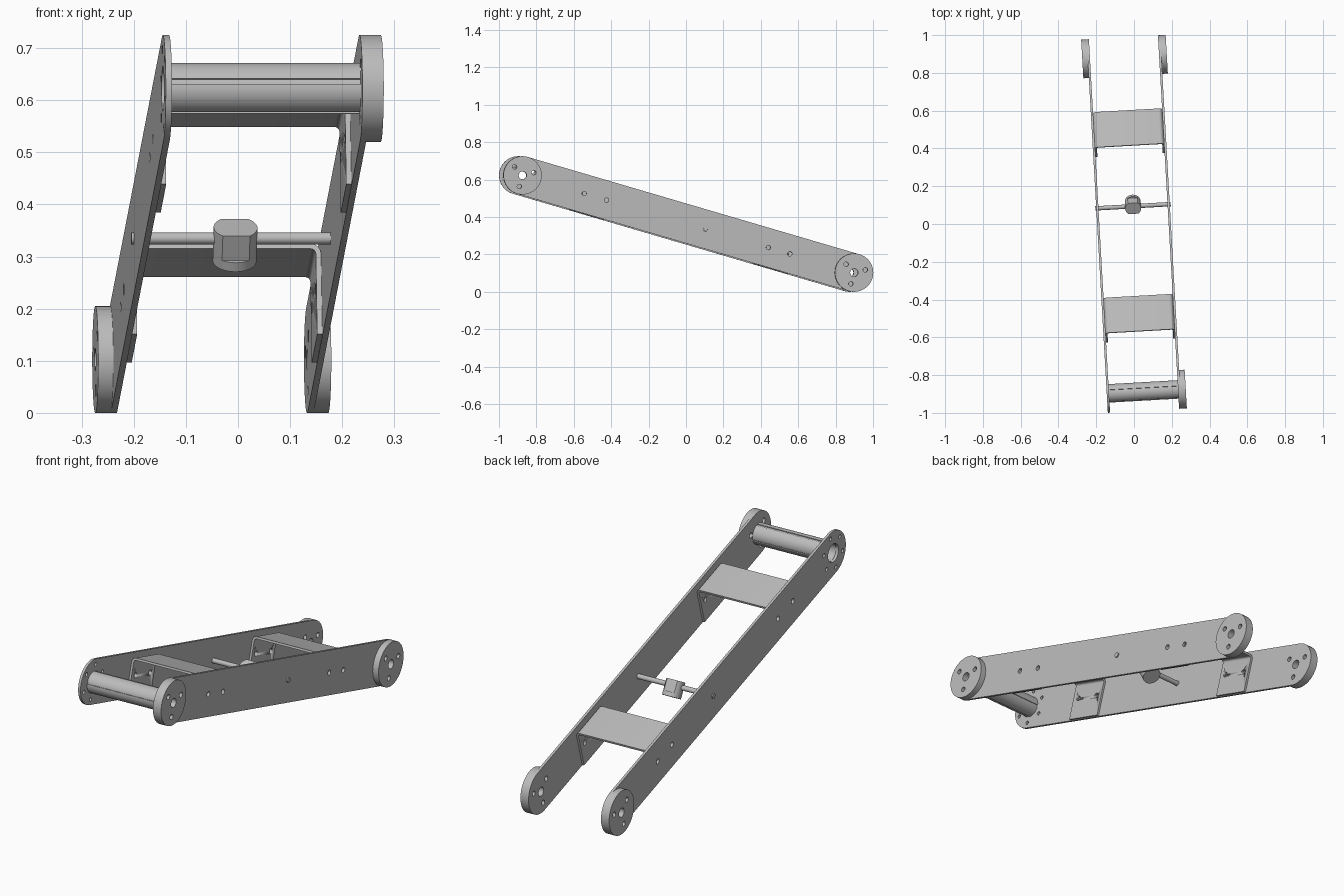
import bpy, bmesh
from math import pi, sin, cos, radians
from mathutils import Matrix, Vector

cube = bpy.data.objects.get("Cube")
if cube:
    bpy.data.objects.remove(cube)

# One plain metal colour
metal = bpy.data.materials.new("grey_metal")
metal.use_nodes = True
grey = (0.5, 0.5, 0.5, 1)
metal.diffuse_color = grey
metal.node_tree.nodes["Principled BSDF"].inputs["Base Color"].default_value = grey

# The whole frame is yawed and pitched down towards the back
FRAME = (Matrix.Translation((0, 0, 0.3625))
         @ Matrix.Rotation(radians(3.25), 4, 'Z')
         @ Matrix.Rotation(radians(-16.33), 4, 'X'))
HALF = 0.925      # centre to end pivot
R = 0.1025        # end radius
INNER, OUTER, CAP = 0.183, 0.195, 0.224


def circle(y, z, r, n=32, start=0.0):
    return [(y + r * cos(start + 2 * pi * i / n),
             z + r * sin(start + 2 * pi * i / n)) for i in range(n)]


def bolt_ring(y, r, hole, count):
    """Small holes evenly spaced round an end pivot."""
    return [circle(y + r * cos(a), r * sin(a), hole, 16)
            for a in (pi / 6 + 2 * pi * k / count for k in range(count))]


def prism(name, loops, x0, x1, place=Matrix()):
    """Fill an outline with holes in the YZ plane and extrude it along X."""
    bm = bmesh.new()
    for loop in loops:
        vs = [bm.verts.new((x0, y, z)) for y, z in loop]
        for a, b in zip(vs, vs[1:] + vs[:1]):
            bm.edges.new((a, b))
    bmesh.ops.triangle_fill(bm, edges=bm.edges[:], use_beauty=True, normal=(1, 0, 0))
    ext = bmesh.ops.extrude_face_region(bm, geom=bm.faces[:])
    moved = [g for g in ext["geom"] if isinstance(g, bmesh.types.BMVert)]
    bmesh.ops.translate(bm, verts=moved, vec=Vector((x1 - x0, 0, 0)))
    bmesh.ops.recalc_face_normals(bm, faces=bm.faces[:])
    bm.transform(FRAME @ place)
    me = bpy.data.meshes.new(name)
    bm.to_mesh(me)
    bm.free()
    for p in me.polygons:
        p.use_smooth = True
    me.set_sharp_from_angle(angle=radians(30))
    me.materials.append(metal)
    ob = bpy.data.objects.new(name, me)
    bpy.context.collection.objects.link(ob)
    return ob


def arc(y, z, r, a0, a1, n):
    return [(y + r * cos(a0 + (a1 - a0) * i / n),
             z + r * sin(a0 + (a1 - a0) * i / n)) for i in range(n + 1)]


def end_holes(y):
    return [circle(y, 0, 0.021)] + bolt_ring(y, 0.062, 0.012, 3)


# Side plates, with end caps everywhere but the front of the right plate
stadium = arc(HALF, 0, R, -pi / 2, pi / 2, 32) + arc(-HALF, 0, R, pi / 2, 3 * pi / 2, 32)
side_holes = [circle(y, 0, 0.012, 16) for y in (-0.58, -0.455, 0.098, 0.448, 0.568)]
open_end = [circle(-HALF, 0, 0.043)] + bolt_ring(-HALF, 0.078, 0.009, 6)

for side, s in (("left", 1), ("right", -1)):
    front = end_holes(-HALF) if s > 0 else open_end
    prism(side + "_side_plate", [stadium] + side_holes + front + end_holes(HALF),
          s * INNER, s * OUTER)
    for end, y in (("front", -HALF), ("back", HALF)):
        if (side, end) != ("right", "front"):
            prism(f"{side}_{end}_end_cap", [circle(y, 0, R, 64)] + end_holes(y),
                  s * OUTER, s * CAP)

# Hollow cross tube with four shallow grooves along it
grooved = []
for k in range(4):
    mid = k * pi / 2
    grooved += arc(-HALF, 0, 0.049, mid + 0.11, mid + pi / 2 - 0.11, 12)
    grooved += arc(-HALF, 0, 0.045, mid + pi / 2 - 0.11, mid + pi / 2 + 0.11, 2)
prism("cross_tube", [grooved, circle(-HALF, 0, 0.041)], -INNER, INNER)

# Folded brackets: a top sheet with a flap down each side plate
TOP, LOW, T, BEND = 0.081, -0.1, 0.01, 0.02
c, zc = INNER - BEND, TOP - BEND
profile = ([(INNER, LOW)] + arc(c, zc, BEND, 0, pi / 2, 6)
           + arc(-c, zc, BEND, pi / 2, pi, 6)
           + [(-INNER, LOW), (T - INNER, LOW)]
           + arc(-c, zc, BEND - T, pi, pi / 2, 6)
           + arc(c, zc, BEND - T, pi / 2, 0, 6) + [(INNER - T, LOW)])
turn = Matrix.Rotation(pi / 2, 4, 'Z')
for end, y in (("front", -0.5175), ("back", 0.508)):
    bracket = prism(end + "_bracket", [profile], -0.097, 0.097,
                    Matrix.Translation((0, y, 0)) @ turn)
    # Bolt holes through both flaps
    cutter = prism(end + "_bracket_cutter",
                   [circle(y + d, 0, 0.012, 16) for d in (-0.062, 0.062)], -0.25, 0.25)
    cutter.hide_render = True
    cutter.hide_viewport = True
    mod = bracket.modifiers.new("bolt_holes", 'BOOLEAN')
    mod.operation = 'DIFFERENCE'
    mod.solver = 'EXACT'
    mod.object = cutter

# Pivot rod with a leaning round block that has two flat sides
ROD = 0.098
prism("pivot_rod", [circle(ROD, 0, 0.0115, 24)], -0.2, 0.2)
lean = (Matrix.Translation((0, ROD, 0)) @ Matrix.Rotation(radians(46), 4, 'X')
        @ Matrix.Rotation(-pi / 2, 4, 'Y'))
flat = 0.67
flatted = (arc(0, 0, 0.042, flat, pi - flat, 16)
           + arc(0, 0, 0.042, pi + flat, 2 * pi - flat, 16))
turned = [(z, y) for y, z in flatted]
prism("pivot_block", [flatted], -0.03, 0.024, lean)
prism("pivot_block_collar", [circle(0, 0, 0.042, 48)], -0.05, -0.03, lean)
